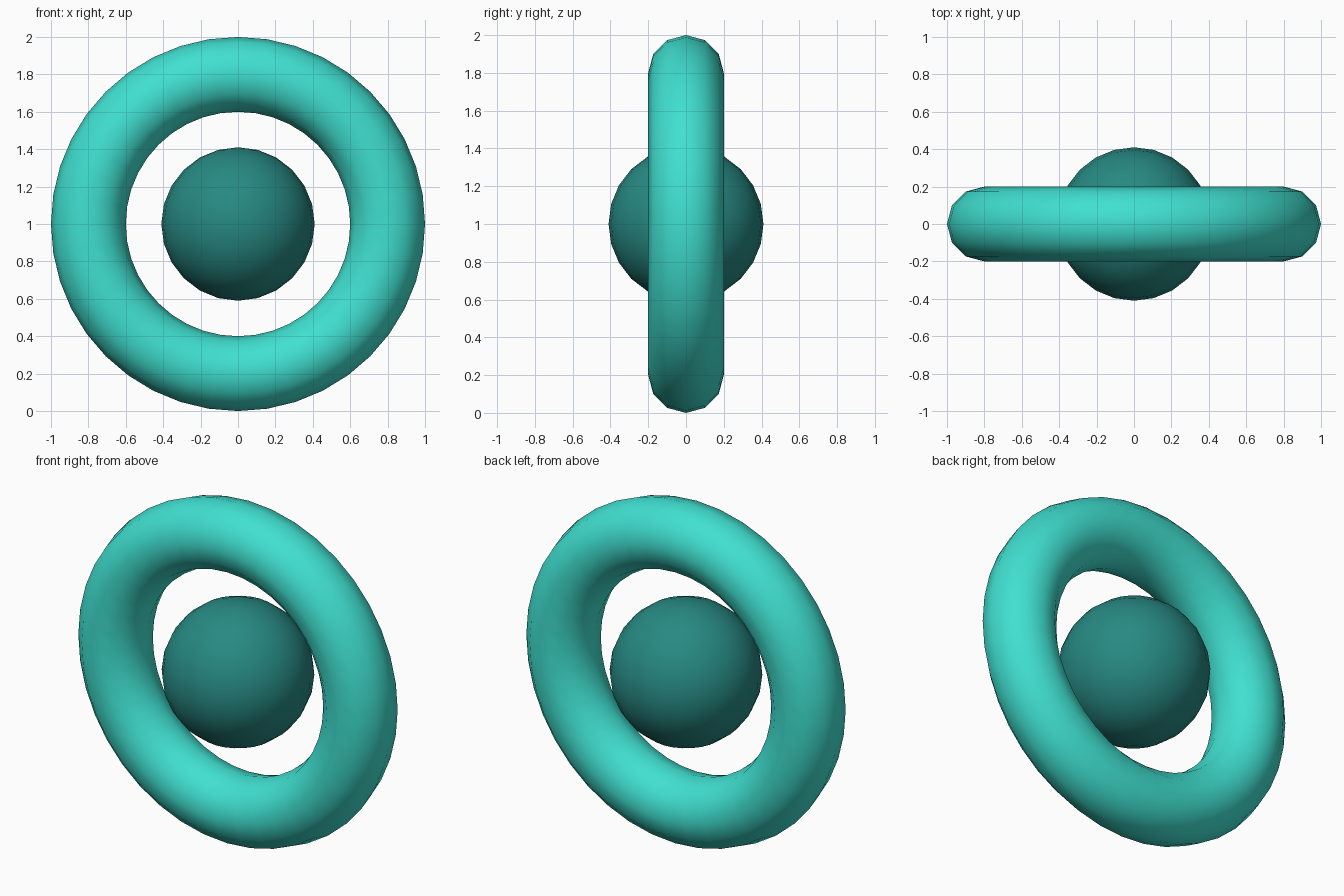
import bpy
import math

cube = bpy.data.objects.get("Cube")
if cube:
    bpy.data.objects.remove(cube, do_unlink=True)


def make_material(name, colour):
    mat = bpy.data.materials.new(name)
    mat.use_nodes = True
    mat.diffuse_color = colour
    bsdf = next(n for n in mat.node_tree.nodes if n.type == 'BSDF_PRINCIPLED')
    bsdf.inputs["Base Color"].default_value = colour
    return mat


def finish(name, mat):
    obj = bpy.context.object
    obj.name = name
    obj.data.materials.append(mat)
    bpy.ops.object.shade_smooth()
    return obj


turquoise = make_material("turquoise", (0.051, 0.745, 0.631, 1))
dark_teal = make_material("dark teal", (0.02, 0.25, 0.225, 1))
centre = (0, 0, 1)

# Upright ring, its hole facing front and back
bpy.ops.mesh.primitive_torus_add(
    major_radius=0.8, minor_radius=0.2, major_segments=40, minor_segments=12,
    location=centre, rotation=(math.pi / 2, 0, 0))
finish("ring", turquoise)

# Ball floating in the middle of the ring
bpy.ops.mesh.primitive_uv_sphere_add(
    radius=0.41, segments=24, ring_count=12, location=centre)
finish("centre_ball", dark_teal)
